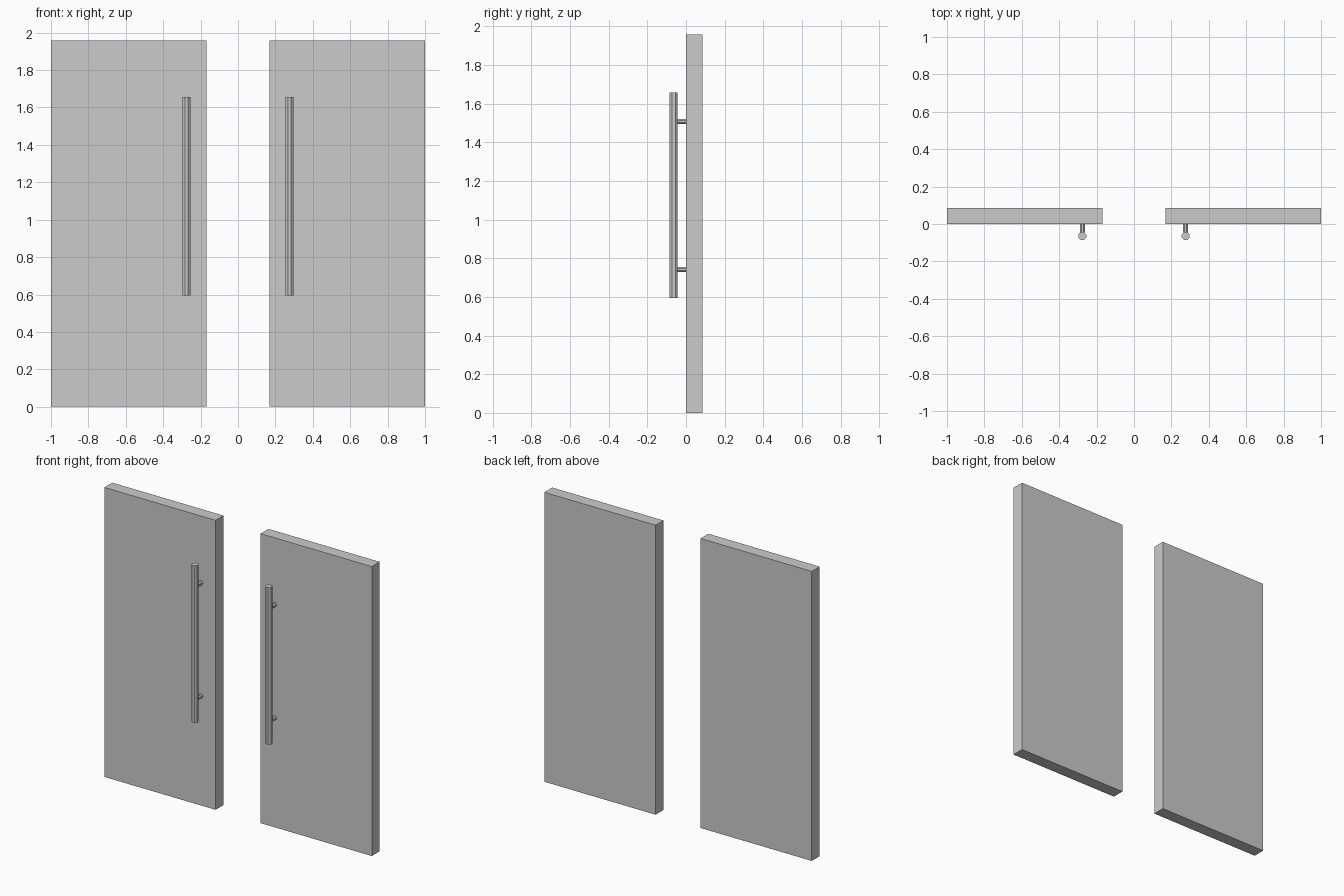
import bpy
from math import pi, cos

if "Cube" in bpy.data.objects:
    bpy.data.objects.remove(bpy.data.objects["Cube"])

HANDLE_X = 0.276
HANDLE_Y = -0.064
SIDES = 8


def box(name, lo, hi):
    bpy.ops.mesh.primitive_cube_add(size=1, location=[(a + b) / 2 for a, b in zip(lo, hi)])
    ob = bpy.context.object
    ob.name = name
    ob.scale = [b - a for a, b in zip(lo, hi)]
    bpy.ops.object.transform_apply(location=False, rotation=False, scale=True)


def bar(name, width, length, loc, tilt=0.0):
    # Octagonal bar measured across its flats
    bpy.ops.mesh.primitive_cylinder_add(
        vertices=SIDES, radius=width / 2 / cos(pi / SIDES), depth=length, location=loc)
    ob = bpy.context.object
    ob.name = name
    ob.rotation_euler = (0, 0, pi / SIDES)
    bpy.ops.object.transform_apply(location=False, rotation=True, scale=False)
    ob.rotation_euler = (tilt, 0, 0)
    bpy.ops.object.transform_apply(location=False, rotation=True, scale=False)


for side, s in (("left", -1), ("right", 1)):
    # Door panel
    x0, x1 = sorted((s * 0.168, s * 1.0))
    box(f"{side}_door_panel", (x0, 0.001, 0), (x1, 0.085, 1.957))

    # Long vertical pull handle
    bar(f"{side}_handle_bar", 0.042, 1.062, (s * HANDLE_X, HANDLE_Y, 1.125))

    # Short posts joining the handle to the panel
    for level, z in (("lower", 0.742), ("upper", 1.507)):
        bar(f"{side}_{level}_handle_post", 0.026, 0.046, (s * HANDLE_X, -0.022, z), pi / 2)
